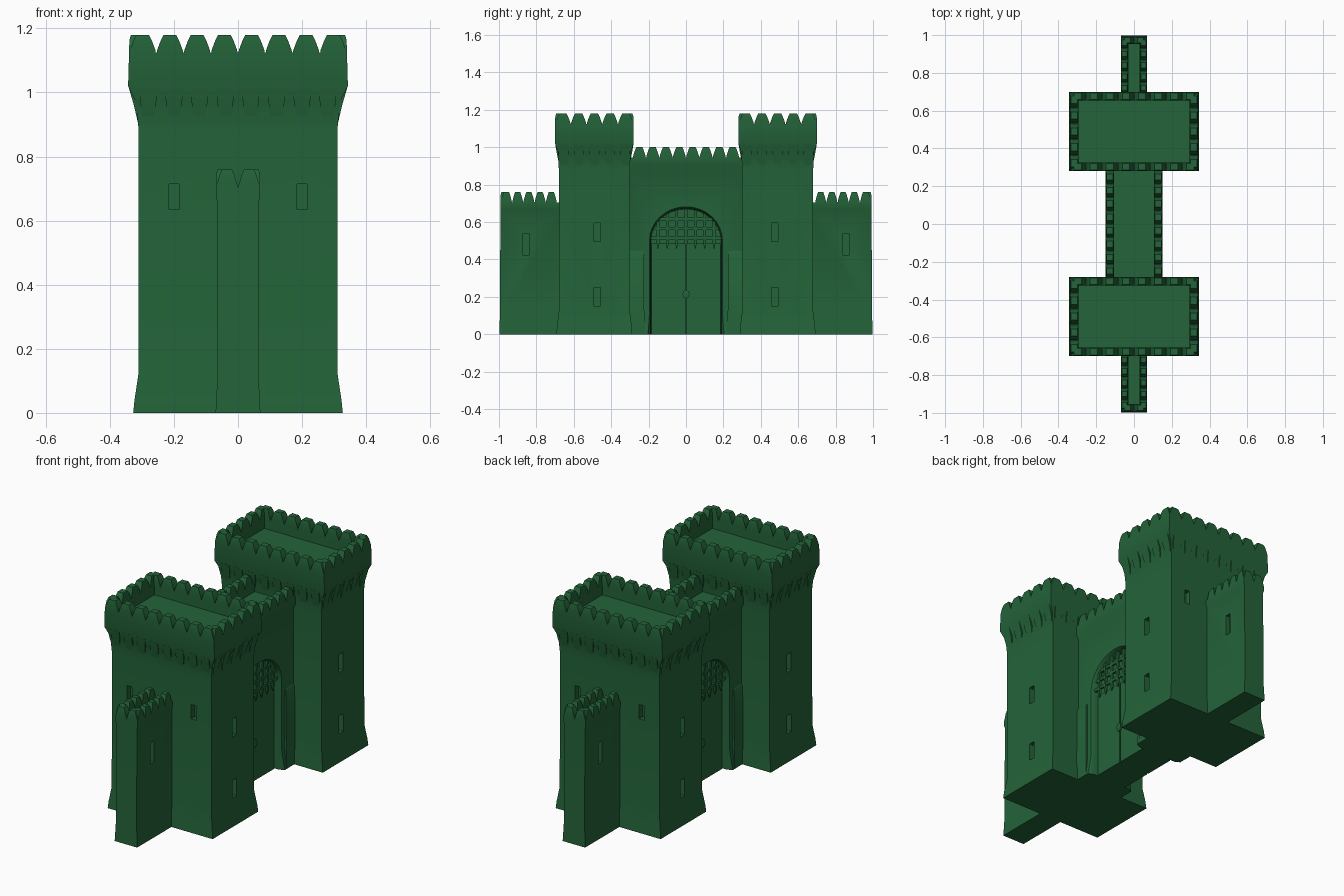
import bpy, bmesh, math

if "Cube" in bpy.data.objects:
    bpy.data.objects.remove(bpy.data.objects["Cube"])

green = bpy.data.materials.new("castle green")
green.diffuse_color = (0.017, 0.125, 0.041, 1)
green.use_nodes = True
green.node_tree.nodes["Principled BSDF"].inputs["Base Color"].default_value = green.diffuse_color


def loft(bm, cx, cy, rings):
    """Capped stack of rectangles (half x, half y, z)."""
    loops = []
    for hx, hy, z in rings:
        loops.append([bm.verts.new((cx + sx * hx, cy + sy * hy, z))
                      for sx, sy in ((-1, -1), (1, -1), (1, 1), (-1, 1))])
    for a, b in zip(loops, loops[1:]):
        for i in range(4):
            j = (i + 1) % 4
            bm.faces.new((a[i], a[j], b[j], b[i]))
    bm.faces.new(loops[0][::-1])
    bm.faces.new(loops[-1])


def finish(bm, name):
    bmesh.ops.recalc_face_normals(bm, faces=bm.faces[:])
    me = bpy.data.meshes.new(name)
    bm.to_mesh(me)
    bm.free()
    me.materials.append(green)
    ob = bpy.data.objects.new(name, me)
    bpy.context.collection.objects.link(ob)
    return ob


def cut(ob, cutter):
    cutter.hide_render = True
    bpy.context.view_layer.objects.active = ob
    m = ob.modifiers.new("cut", 'BOOLEAN')
    m.operation, m.solver, m.object = 'DIFFERENCE', 'EXACT', cutter
    bpy.ops.object.modifier_apply(modifier=m.name)
    bpy.data.objects.remove(cutter)


def merlon_row(bm, axis, fixed, lo, hi, n, z, h, t):
    """Row of tapered merlons along an axis, on a wall centred at fixed."""
    p = (hi - lo) / n
    for i in range(n):
        c = lo + p * (i + 0.5)
        rings = []
        for w, d, k in ((.49, 1, -.1), (.47, 1, .12), (.33, .95, .7), (.23, .75, 1)):
            a, b = w * p, d * t / 2
            rings.append((a, b, z + k * h) if axis == 'x' else (b, a, z + k * h))
        loft(bm, *((c, fixed) if axis == 'x' else (fixed, c)), rings)


for s, side in ((-1, "front"), (1, "back")):
    # Tower with flared foot, overhanging parapet and sunken roof
    cy = s * 0.49
    bm = bmesh.new()
    loft(bm, 0, cy, [(.327, .203, 0), (.323, .2, .04), (.311, .19, .12), (.31, .19, .88),
                     (.318, .194, .97), (.343, .21, 1.02), (.34, .21, 1.125),
                     (.294, .165, 1.125), (.294, .165, 1.07)])
    tower = finish(bm, side + "_tower")

    # Arrow slits in the tower
    bm = bmesh.new()
    for sx in (-1, 1):
        for z in (.2, .545):
            loft(bm, sx * .31, s * .475, [(.03, .018, z - .05), (.03, .018, z + .05)])
        loft(bm, sx * .2, s * .68, [(.016, .03, .635), (.016, .03, .715)])
    cut(tower, finish(bm, "slit_cutter"))

    # Tower merlons
    bm = bmesh.new()
    for q in (-1, 1):
        merlon_row(bm, 'x', cy + q * .187, -.34, .34, 8, 1.125, .055, .046)
        merlon_row(bm, 'y', q * .317, cy - .21, cy + .21, 5, 1.125, .055, .046)
    finish(bm, side + "_tower_merlons")

    # Corbels under the overhang
    bm = bmesh.new()
    for q in (-1, 1):
        for i in range(8):
            loft(bm, -.28 + .08 * i, cy + q * .185,
                 [(.018, .006, .92), (.026, .018, .98), (.028, .024, 1.015)])
        for i in range(5):
            loft(bm, q * .305, cy - .165 + .0825 * i,
                 [(.006, .018, .9), (.02, .026, .96), (.036, .028, 1.015)])
    finish(bm, side + "_corbels")

    # Low side wall with walkway and slits
    bm = bmesh.new()
    loft(bm, 0, s * .825, [(.07, .173, 0), (.065, .17, .1), (.064, .167, .66), (.069, .167, .67),
                           (.069, .167, .705), (.03, .13, .705), (.03, .13, .67)])
    wall = finish(bm, side + "_side_wall")
    bm = bmesh.new()
    for sx in (-1, 1):
        loft(bm, sx * .065, s * .855, [(.025, .016, .42), (.025, .016, .54)])
    cut(wall, finish(bm, "wall_slit_cutter"))
    bm = bmesh.new()
    for q in (-1, 1):
        lo, hi = sorted((s * .69, s * .99))
        merlon_row(bm, 'y', q * .05, lo, hi, 5, .705, .055, .038)
    merlon_row(bm, 'x', s * .973, -.069, .069, 2, .705, .055, .038)
    finish(bm, side + "_side_wall_merlons")

# Central gate wall
bm = bmesh.new()
loft(bm, 0, 0, [(.15, .31, 0), (.143, .31, .04), (.135, .31, .11), (.135, .31, .87), (.15, .31, .9),
                (.15, .31, .945), (.105, .3, .945), (.105, .3, .9)])
gate = finish(bm, "gate_wall")

# Arched recess on both faces, splayed outward
DOOR = 0.085
for sx in (-1, 1):
    bm = bmesh.new()
    loops = []
    for x, w, top in ((DOOR, .188, .17), (.125, .19, .175), (.17, .215, .205)):
        pts = [(-w, -.05), (w, -.05)]
        pts += [(w * math.cos(math.pi * k / 16), .5 + top * math.sin(math.pi * k / 16))
                for k in range(17)]
        loops.append([bm.verts.new((sx * x, y, z)) for y, z in pts])
    for a, b in zip(loops, loops[1:]):
        for i in range(len(a)):
            j = (i + 1) % len(a)
            bm.faces.new((a[i], a[j], b[j], b[i]))
    bm.faces.new(loops[0])
    bm.faces.new(loops[-1])
    cut(gate, finish(bm, "arch_cutter"))

# Gate wall merlons
bm = bmesh.new()
for q in (-1, 1):
    merlon_row(bm, 'y', q * .1275, -.285, .285, 8, .945, .055, .045)
finish(bm, "gate_merlons")

# Portcullis grids with pointed bar ends
bm = bmesh.new()
for sx in (-1, 1):
    for i in range(-3, 4):
        y = i * .05
        top = .5 + .17 * math.sqrt(1 - (y / .19) ** 2)
        loft(bm, sx * .112, y, [(.001, .001, .455), (.007, .008, .49), (.007, .008, top)])
    for z in (.515, .565, .615):
        w = .188 * math.sqrt(1 - ((z - .5) / .175) ** 2)
        loft(bm, sx * .11, 0, [(.006, w, z - .008), (.006, w, z + .008)])
finish(bm, "portcullis")

# Door leaves, handles and piers beside the gate
bm = bmesh.new()
for sx in (-1, 1):
    for q in (-1, 1):
        loft(bm, sx * (DOOR + .004), q * .094, [(.008, .09, 0), (.008, .09, .485)])
    loft(bm, sx * (DOOR + .014), 0, [(.006, .008, .19), (.01, .02, .215), (.006, .01, .235)])
finish(bm, "doors")
bm = bmesh.new()
for sx in (-1, 1):
    for q in (-1, 1):
        loft(bm, sx * .125, q * .265, [(.025, .045, 0), (.022, .042, .09), (.018, .04, .43), (.008, .036, .45)])
finish(bm, "gate_piers")

# Smooth shading with sharp edges kept
for ob in bpy.context.scene.objects:
    ob.select_set(True)
    bpy.context.view_layer.objects.active = ob
bpy.ops.object.shade_smooth_by_angle(angle=math.radians(30))
